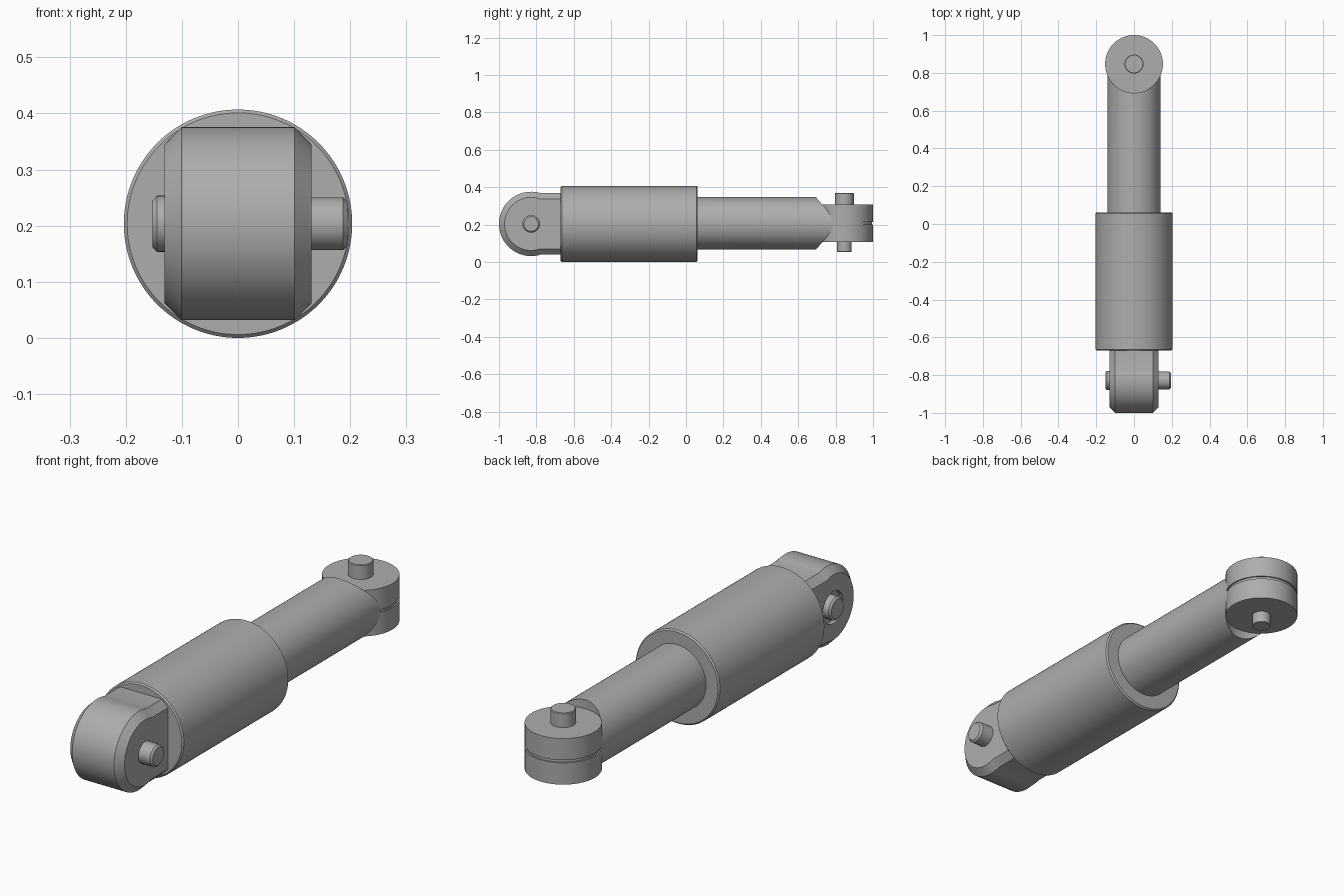
import bpy, bmesh, math
from mathutils import Matrix, Vector

if "Cube" in bpy.data.objects:
    bpy.data.objects.remove(bpy.data.objects["Cube"])

ZC = 0.2035          # height of the long axis
EYE_Y = -0.828       # front pivot
HEAD_Y = 0.847       # rear pivot

steel = bpy.data.materials.new("steel_grey")
steel.diffuse_color = (0.42, 0.42, 0.42, 1)
steel.use_nodes = True
steel.node_tree.nodes["Principled BSDF"].inputs["Base Color"].default_value = steel.diffuse_color


def add_object(name, bm):
    bmesh.ops.recalc_face_normals(bm, faces=bm.faces)
    mesh = bpy.data.meshes.new(name)
    bm.to_mesh(mesh)
    bm.free()
    mesh.materials.append(steel)
    ob = bpy.data.objects.new(name, mesh)
    bpy.context.collection.objects.link(ob)
    return ob


def bridge(bm, rings):
    """Skin a list of equal-length vertex rings and cap both ends."""
    n = len(rings[0])
    for a, b in zip(rings, rings[1:]):
        for i in range(n):
            j = (i + 1) % n
            bm.faces.new((a[i], a[j], b[j], b[i]))
    bm.faces.new(rings[0])
    bm.faces.new(rings[-1])


def turned(name, axis, centre, profile, n=96):
    """Solid of revolution; profile = (position along axis, radius)."""
    bm = bmesh.new()
    rot = Vector((0, 0, 1)).rotation_difference(Vector(axis)).to_matrix()
    c = Vector(centre)
    rings = []
    for t, r in profile:
        rings.append([bm.verts.new(c + rot @ Vector((
            r * math.cos(2 * math.pi * i / n), r * math.sin(2 * math.pi * i / n), t)))
            for i in range(n)])
    bridge(bm, rings)
    return add_object(name, bm)


def rod_profile(a, b, r, bev):
    return [(a, r - bev), (a + bev, r), (b - bev, r), (b, r - bev)]


def cut(ob, cutter):
    mod = ob.modifiers.new("cut", 'BOOLEAN')
    mod.operation = 'DIFFERENCE'
    mod.solver = 'EXACT'
    mod.object = cutter
    bpy.context.view_layer.objects.active = ob
    bpy.ops.object.modifier_apply(modifier=mod.name)
    bpy.data.objects.remove(cutter)


X, Y, Z = (1, 0, 0), (0, 1, 0), (0, 0, 1)

# Outer sleeve
turned("sleeve", Y, (0, 0, ZC), rod_profile(-0.67, 0.062, 0.2035, 0.006), 128)

# Sliding rod, its end hollowed to fit the rear eye
rod = turned("sliding_rod", Y, (0, 0, ZC + 0.003), [(0.03, 0.14), (0.80, 0.14)])
cut(rod, turned("rod_cutter", Z, (0, HEAD_Y, 0), [(-0.2, 0.153), (0.6, 0.153)]))

# Rear eye: upright disc with a fine groove round its middle
m = 0.207
turned("rear_eye", Z, (0, HEAD_Y, 0), [
    (0.106, 0.153), (m - 0.006, 0.153), (m - 0.006, 0.147),
    (m + 0.006, 0.147), (m + 0.006, 0.153), (0.307, 0.153)])
turned("rear_pin_top", Z, (0, HEAD_Y, 0), rod_profile(0.29, 0.37, 0.05, 0.003), 48)
turned("rear_pin_bottom", Z, (0, HEAD_Y, 0), rod_profile(0.053, 0.12, 0.039, 0.003), 48)

# Front eye: rounded block with a neck, chamfered on both sides
bm = bmesh.new()
rings = []
for x, inset in ((-0.131, 0.03), (-0.101, 0), (0.101, 0), (0.131, 0.03)):
    r, h = 0.172 - inset, 0.164 - inset
    a = math.asin(h / r)
    pts = [(-0.66, h)]
    for i in range(65):
        t = a + (2 * math.pi - 2 * a) * i / 64
        pts.append((EYE_Y + r * math.cos(t), r * math.sin(t)))
    pts.append((-0.66, -h))
    rings.append([bm.verts.new((x, y, ZC + z)) for y, z in pts])
bridge(bm, rings)
eye = add_object("front_eye", bm)
# Shallow seat round the left pin
cut(eye, turned("seat_cutter", X, (0, EYE_Y, ZC), [(-0.2, 0.07), (-0.113, 0.07)], 48))

turned("front_pin_right", X, (0, EYE_Y, ZC), rod_profile(0.1, 0.195, 0.047, 0.008), 48)
turned("front_pin_left", X, (0, EYE_Y, ZC), rod_profile(-0.152, -0.09, 0.05, 0.008), 48)

# Smooth the curved faces, keep the edges sharp
bpy.ops.object.select_all(action='SELECT')
bpy.context.view_layer.objects.active = eye
bpy.ops.object.shade_smooth_by_angle(angle=math.radians(30))
